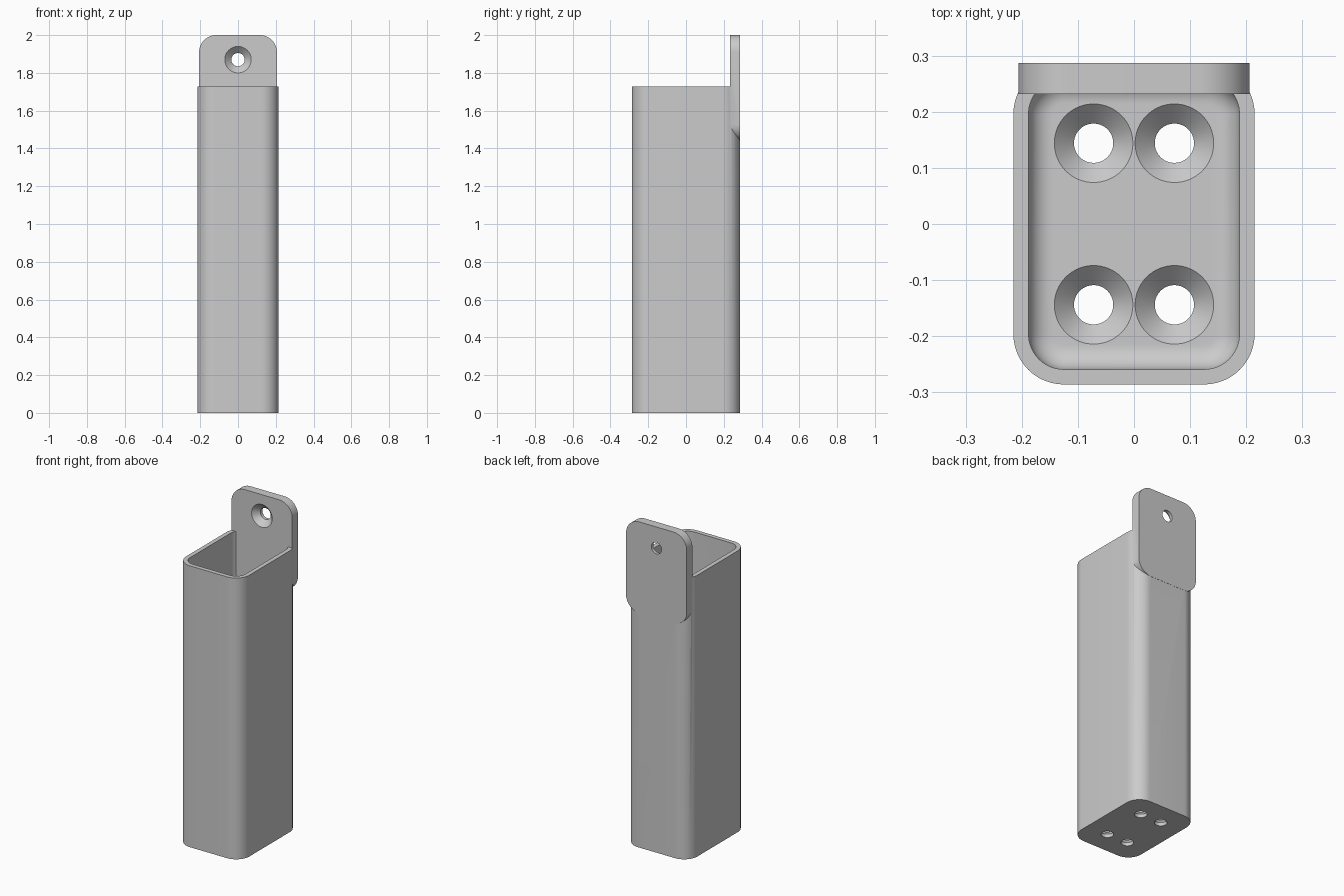
import bpy, bmesh
from math import sin, cos, pi, radians
from mathutils import Matrix

old = bpy.data.objects.get("Cube")
if old:
    bpy.data.objects.remove(old, do_unlink=True)

HALF_X, HALF_Y, TUBE_TOP = 0.215, 0.286, 1.727
WALL, FLOOR, CORNER = 0.027, 0.056, 0.09
FILLET, BORE, SINK = 0.043, 0.035, 0.07

grey = bpy.data.materials.new("plain grey")
grey.use_nodes = True
grey.diffuse_color = (0.6, 0.6, 0.6, 1)
grey.node_tree.nodes["Principled BSDF"].inputs["Base Color"].default_value = grey.diffuse_color


def rounded_rect(hx, hy, r, steps=12):
    """Counter-clockwise outline of a rounded rectangle."""
    points = []
    for k, (sx, sy) in enumerate([(1, 1), (-1, 1), (-1, -1), (1, -1)]):
        for i in range(steps + 1):
            a = (k + i / steps) * pi / 2
            points.append((sx * (hx - r) + r * cos(a), sy * (hy - r) + r * sin(a)))
    return points


def circle(r, steps=64):
    return [(r * cos(2 * pi * i / steps), r * sin(2 * pi * i / steps)) for i in range(steps)]


def loft(name, sections, matrix=Matrix()):
    """Closed solid through (outline, height) sections."""
    bm = bmesh.new()
    rings = [[bm.verts.new((x, y, z)) for x, y in outline] for outline, z in sections]
    for low, high in zip(rings, rings[1:]):
        for i in range(len(low)):
            j = (i + 1) % len(low)
            bm.faces.new((low[i], low[j], high[j], high[i]))
    bm.faces.new(rings[0][::-1])
    bm.faces.new(rings[-1])
    bm.transform(matrix)
    bmesh.ops.recalc_face_normals(bm, faces=bm.faces)
    mesh = bpy.data.meshes.new(name)
    bm.to_mesh(mesh)
    bm.free()
    mesh.materials.append(grey)
    obj = bpy.data.objects.new(name, mesh)
    bpy.context.collection.objects.link(obj)
    return obj


def combine(target, tool, operation):
    """Apply a boolean and discard the tool."""
    mod = target.modifiers.new(operation.lower(), 'BOOLEAN')
    mod.operation, mod.solver, mod.object = operation, 'EXACT', tool
    bpy.context.view_layer.update()
    graph = bpy.context.evaluated_depsgraph_get()
    mesh = bpy.data.meshes.new_from_object(target.evaluated_get(graph))
    target.modifiers.clear()
    target.data = mesh
    bpy.data.objects.remove(tool, do_unlink=True)


def countersink(matrix):
    """Screw hole whose cone opens at local z = 0 towards +z."""
    depth = SINK - BORE
    flare = 0.004
    return loft("screw_hole", [(circle(BORE), -0.1), (circle(BORE), -depth),
                               (circle(SINK + flare), flare)], matrix)


# Square tube with a closed bottom
tube = loft("wall_mounted_tube", [(rounded_rect(HALF_X, HALF_Y, CORNER), 0),
                                  (rounded_rect(HALF_X, HALF_Y, CORNER), TUBE_TOP)])

# Hollow with a fillet around the floor
sections = []
for i in range(11):
    a = i / 10 * pi / 2
    inset = WALL + FILLET * (1 - sin(a))
    sections.append((rounded_rect(HALF_X - inset, HALF_Y - inset, CORNER - inset),
                     FLOOR + FILLET * (1 - cos(a))))
sections.append((sections[-1][0], TUBE_TOP + 0.1))
combine(tube, loft("hollow", sections), 'DIFFERENCE')

# Mounting plate at the back, standing above the rim
outline = rounded_rect(0.206, 0.28, CORNER)
upright = Matrix.Translation((0, 0.287, 1.72)) @ Matrix.Rotation(radians(90), 4, 'X')
combine(tube, loft("mounting_plate", [(outline, 0), (outline, 0.055)], upright), 'UNION')

# Screw hole in the plate, opening to the front
facing = Matrix.Translation((0, 0.232, 1.87)) @ Matrix.Rotation(radians(90), 4, 'X')
combine(tube, countersink(facing), 'DIFFERENCE')

# Four screw holes in the floor
for x in (-0.072, 0.072):
    for y in (-0.144, 0.144):
        combine(tube, countersink(Matrix.Translation((x, y, FLOOR))), 'DIFFERENCE')

# Smooth the rounded faces and keep the edges crisp
bpy.ops.object.select_all(action='DESELECT')
bpy.context.view_layer.objects.active = tube
tube.select_set(True)
bpy.ops.object.shade_smooth_by_angle(angle=radians(30))
